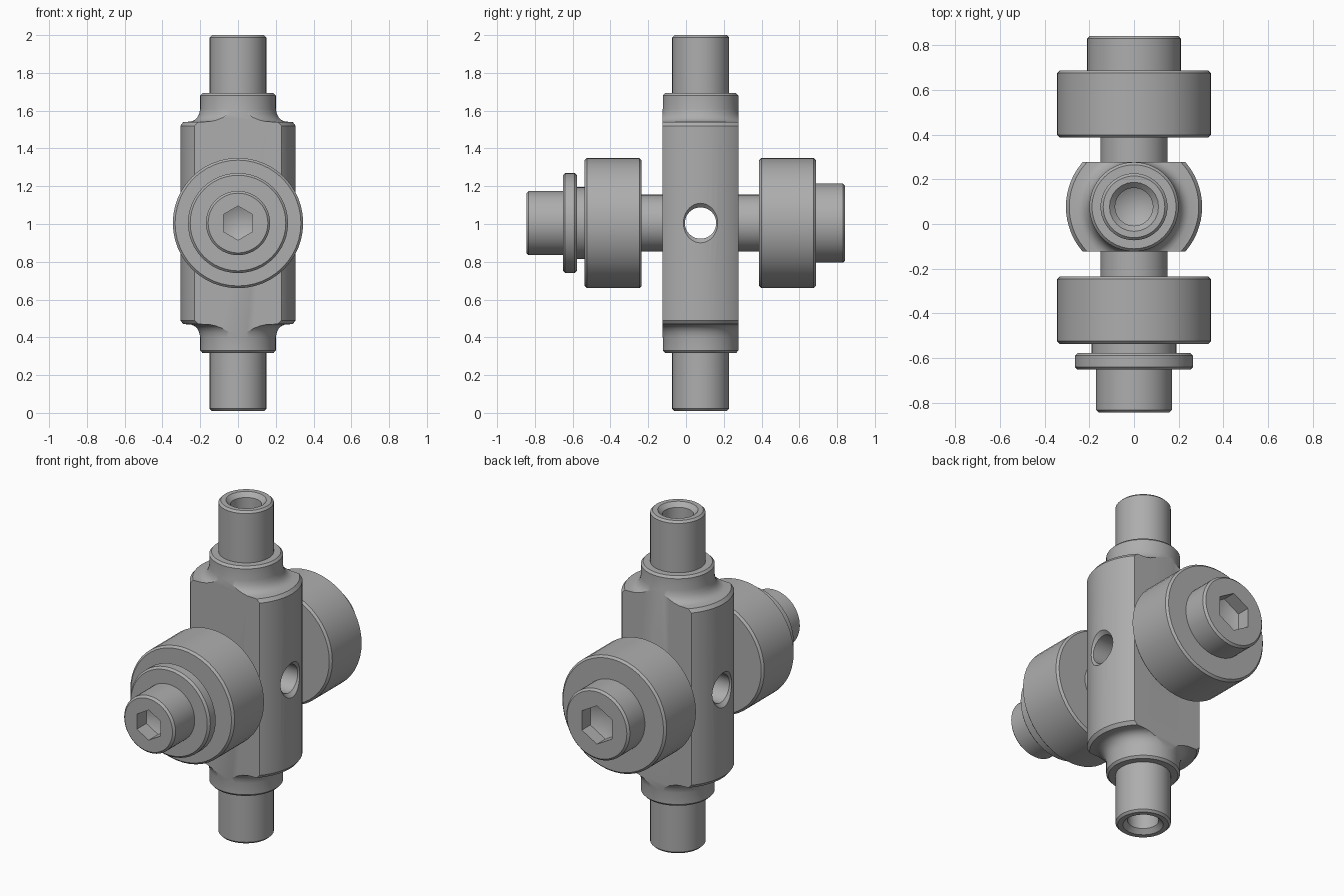
import bpy, bmesh, math
from mathutils import Matrix

if "Cube" in bpy.data.objects:
    bpy.data.objects.remove(bpy.data.objects["Cube"])

AXIS_Y = 0.077   # depth of the vertical axis
MID_Z = 1.005    # height of the cross axis

steel = bpy.data.materials.new("grey_steel")
steel.diffuse_color = (0.42, 0.42, 0.42, 1)
steel.use_nodes = True
steel.node_tree.nodes["Principled BSDF"].inputs["Base Color"].default_value = steel.diffuse_color

ALONG_Z = Matrix.Translation((0, AXIS_Y, 0))
ALONG_Y = Matrix.Translation((0, 0, MID_Z)) @ Matrix.Rotation(-math.pi / 2, 4, 'X')
ALONG_X = Matrix.Translation((0, AXIS_Y, MID_Z)) @ Matrix.Rotation(math.pi / 2, 4, 'Y')


def add_object(name, bm):
    bmesh.ops.recalc_face_normals(bm, faces=bm.faces)
    me = bpy.data.meshes.new(name)
    bm.to_mesh(me)
    bm.free()
    me.materials.append(steel)
    ob = bpy.data.objects.new(name, me)
    bpy.context.collection.objects.link(ob)
    return ob


def lathe(name, profile, frame, segs=48, turn=0.0):
    """Revolve (radius, height) points into a closed solid; radius 0 is a pole."""
    bm = bmesh.new()
    rings = []
    for r, h in profile:
        if r == 0:
            rings.append([bm.verts.new((0, 0, h))])
        else:
            rings.append([bm.verts.new((r * math.cos(turn + math.tau * i / segs),
                                        r * math.sin(turn + math.tau * i / segs), h))
                          for i in range(segs)])
    for a, b in zip(rings, rings[1:]):
        for i in range(segs):
            j = (i + 1) % segs
            if len(a) == 1:
                bm.faces.new((a[0], b[i], b[j]))
            elif len(b) == 1:
                bm.faces.new((a[i], a[j], b[0]))
            else:
                bm.faces.new((a[i], a[j], b[j], b[i]))
    for ring in (rings[0], rings[-1]):
        if len(ring) > 1:
            bm.faces.new(ring)
    bm.transform(frame)
    return add_object(name, bm)


def disc(name, r, h0, h1, frame, bevel=0.012):
    return lathe(name, [(r - bevel, h0), (r, h0 + bevel), (r, h1 - bevel), (r - bevel, h1)], frame)


def boolean(ob, tool, op='DIFFERENCE'):
    mod = ob.modifiers.new("cut", 'BOOLEAN')
    mod.operation, mod.object, mod.solver = op, tool, 'EXACT'
    dg = bpy.context.evaluated_depsgraph_get()
    me = bpy.data.meshes.new_from_object(ob.evaluated_get(dg))
    ob.modifiers.clear()
    ob.data = me
    bpy.data.objects.remove(tool)


def socket(ob, r, start, depth, frame, segs, turn=0.0):
    """Sunk hole with a conical bottom; the sign of depth gives its direction."""
    s = math.copysign(1, depth)
    boolean(ob, lathe("socket_cutter", [(r, start - s * 0.05), (r, start + depth),
                                        (0, start + depth + s * r * 0.5)], frame, segs, turn))


# Central body: turned blank with filleted collars, milled flat front and back
half = [(0.305, 0.515), (0.29, 0.535), (0.25, 0.537), (0.232, 0.544), (0.217, 0.557),
        (0.206, 0.577), (0.2, 0.605), (0.2, 0.675), (0.188, 0.688)]
profile = [(r, MID_Z - h) for r, h in reversed(half)] + [(r, MID_Z + h) for r, h in half]
body = lathe("central_body", profile, ALONG_Z, 64)
bm = bmesh.new()
bmesh.ops.create_cube(bm, size=1)
bm.transform(Matrix.Translation((0, AXIS_Y, 1)) @ Matrix.Diagonal((2, 0.401, 4, 1)))
boolean(body, add_object("flats_cutter", bm), 'INTERSECT')

# Countersunk cross hole
boolean(body, lathe("cross_hole_cutter", [(0.125, -0.325), (0.083, -0.283), (0.083, 0.283),
                                          (0.125, 0.325)], ALONG_X, 40))

# Vertical end pins with drilled, chamfered ends
for name, z_in, z_out in (("upper_pin", 1.66, 2.0), ("lower_pin", 0.35, 0.01)):
    pin = disc(name, 0.15, min(z_in, z_out), max(z_in, z_out), ALONG_Z)
    s = 1 if z_out > z_in else -1
    boolean(pin, lathe("drill_cutter", [(0.12, z_out + s * 0.01), (0.085, z_out - s * 0.025),
                                        (0.085, z_out - s * 0.2), (0, z_out - s * 0.25)],
                       ALONG_Z, 24))

# Horizontal axle stubs and rollers
disc("front_axle", 0.15, -0.3, -0.07, ALONG_Y, 0.005)
disc("back_axle", 0.15, 0.22, 0.45, ALONG_Y, 0.005)
disc("front_roller", 0.345, -0.537, -0.235, ALONG_Y)
disc("back_roller", 0.345, 0.387, 0.688, ALONG_Y)

# Front bolt: spacer, washer and hex socket head
disc("front_spacer", 0.19, -0.6, -0.52, ALONG_Y, 0.005)
disc("front_washer", 0.265, -0.652, -0.578, ALONG_Y)
head = disc("front_bolt_head", 0.17, -0.845, -0.64, ALONG_Y)
socket(head, 0.09, -0.845, 0.09, ALONG_Y, 6, math.pi / 2)

# Back bolt head with a larger hex socket
cap = disc("back_bolt_head", 0.21, 0.67, 0.842, ALONG_Y)
socket(cap, 0.115, 0.842, -0.08, ALONG_Y, 6, math.pi / 2)

# Smooth round surfaces, sharp edges
for ob in list(bpy.context.scene.objects):
    bpy.ops.object.select_all(action='DESELECT')
    ob.select_set(True)
    bpy.context.view_layer.objects.active = ob
    bpy.ops.object.shade_smooth_by_angle(angle=math.radians(30))
